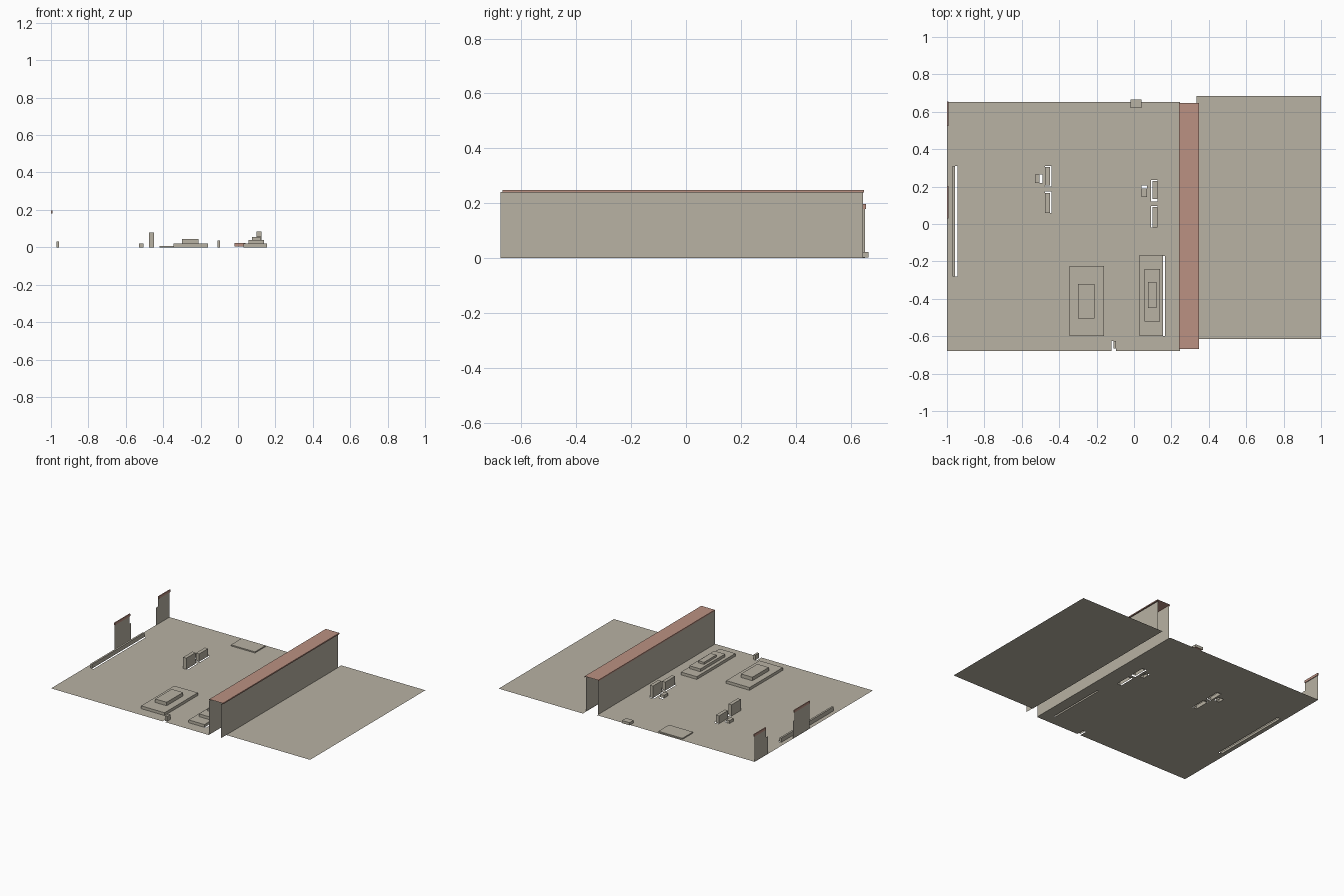
import bpy, bmesh

old = bpy.data.objects.get("Cube")
if old:
    bpy.data.objects.remove(old, do_unlink=True)


def material(name, rgb):
    m = bpy.data.materials.new(name)
    m.use_nodes = True
    m.diffuse_color = (*rgb, 1)
    m.node_tree.nodes["Principled BSDF"].inputs["Base Color"].default_value = (*rgb, 1)
    return m


STONE = material("warm_grey", (0.479, 0.445, 0.366))
CLAY = material("clay_red", (0.497, 0.283, 0.223))


def finish(name, bm, *mats):
    me = bpy.data.meshes.new(name)
    bm.to_mesh(me)
    bm.free()
    for m in mats:
        me.materials.append(m)
    ob = bpy.data.objects.new(name, me)
    bpy.context.collection.objects.link(ob)
    return ob


def sheet(name, points, mat=STONE):
    bm = bmesh.new()
    bm.faces.new([bm.verts.new(p) for p in points])
    return finish(name, bm, mat)


def box(name, xs, ys, zs, mat=STONE, skip=()):
    """Box from ranges; skip lists outward directions left open."""
    bm = bmesh.new()
    bmesh.ops.create_cube(bm, size=1)
    for v in bm.verts:
        v.co = [r[0] if c < 0 else r[1] for c, r in zip(v.co, (xs, ys, zs))]
    bm.normal_update()
    gone = [f for f in bm.faces
            if any(f.normal.dot(d) > 0.9 for d in skip)]
    bmesh.ops.delete(bm, geom=gone, context="FACES")
    return finish(name, bm, mat)


def ground(name, xs, ys, holes):
    """Flat sheet split along the hole edges, leaving the holes open."""
    cx = sorted({*xs, *(v for h in holes for v in h[:2])})
    cy = sorted({*ys, *(v for h in holes for v in h[2:])})
    bm = bmesh.new()
    grid = [[bm.verts.new((x, y, 0)) for y in cy] for x in cx]
    for i in range(len(cx) - 1):
        for j in range(len(cy) - 1):
            mx, my = (cx[i] + cx[i + 1]) / 2, (cy[j] + cy[j + 1]) / 2
            if not any(a < mx < b and c < my < d for a, b, c, d in holes):
                bm.faces.new((grid[i][j], grid[i + 1][j],
                              grid[i + 1][j + 1], grid[i][j + 1]))
    loose = [v for v in bm.verts if not v.link_faces]
    bmesh.ops.delete(bm, geom=loose, context="VERTS")
    return finish(name, bm, STONE)


DOWN, FRONT, BACK = (0, 0, -1), (0, -1, 0), (0, 1, 0)

# Low blocks standing in slightly larger floor openings:
# name, x range, y range, height, opening (x0, x1, y0, y1)
blocks = [
    ("low_kerb", (-0.97, -0.957), (-0.28, 0.31), 0.03, (-0.97, -0.945, -0.28, 0.31)),
    ("right_stub", (-0.53, -0.505), (0.22, 0.265), 0.02, (-0.53, -0.49, 0.22, 0.265)),
    ("right_slab_back", (-0.475, -0.45), (0.205, 0.305), 0.055, (-0.475, -0.44, 0.2, 0.31)),
    ("right_slab_front", (-0.475, -0.45), (0.06, 0.165), 0.08, (-0.475, -0.44, 0.06, 0.175)),
    ("left_slab_back", (0.1, 0.125), (0.135, 0.23), 0.085, (0.09, 0.125, 0.12, 0.235)),
    ("left_slab_front", (0.1, 0.125), (-0.02, 0.09), 0.06, (0.09, 0.125, -0.02, 0.095)),
    ("left_stub", (0.04, 0.07), (0.145, 0.19), 0.02, (0.04, 0.07, 0.145, 0.205)),
    ("front_post", (-0.11, -0.095), (-0.665, -0.625), 0.035, (-0.12, -0.095, -0.68, -0.625)),
]
for name, xs, ys, h, _ in blocks:
    box(name, xs, ys, (0, h), skip=(DOWN,))

# Floors
slit = (0.155, 0.167, -0.6, -0.17)
ground("main_floor", (-1, 0.245), (-0.68, 0.653), [b[4] for b in blocks] + [slit])
ground("side_floor", (0.335, 1), (-0.615, 0.685), [])

# Stepped platforms
steps = {
    "right_platform": [((-0.345, -0.16), (-0.6, -0.225), 0.02),
                       ((-0.3, -0.21), (-0.505, -0.32), 0.045)],
    "left_platform": [((0.03, 0.155), (-0.6, -0.165), 0.02),
                      ((0.055, 0.14), (-0.52, -0.24), 0.04),
                      ((0.075, 0.12), (-0.45, -0.31), 0.055)],
    "back_plate": [((-0.42, -0.23), (0.52, 0.64), 0.008)],
}
for name, tiers in steps.items():
    base = 0
    for i, (xs, ys, top) in enumerate(tiers):
        box(f"{name}_{i + 1}", xs, ys, (base, top), skip=(DOWN,))
        base = top

# Long hollow wall with open ends and a clay coping
for side, x in (("right", 0.245), ("left", 0.338)):
    sheet(f"long_wall_{side}", [(x, -0.675, 0), (x, 0.645, 0),
                                (x, 0.645, 0.242), (x, -0.675, 0.242)])
box("wall_coping", (0.24, 0.347), (-0.668, 0.648), (0.24, 0.249), CLAY,
    skip=(DOWN, FRONT, BACK))

# Gate walls on the right edge, wider at the foot, with clay caps
for name, outer, inner, foot in (("front", 0.03, 0.2, 0.22), ("back", 0.652, 0.525, 0.5)):
    outline = [(outer, 0), (foot, 0), (foot, 0.125), (inner, 0.125),
               (inner, 0.188), (outer, 0.188)]
    sheet(f"gate_wall_{name}", [(-0.998, y, z) for y, z in outline])
    ends = sorted((outer, inner))
    box(f"gate_cap_{name}", (-1, -0.993), (ends[0], ends[1] + 0.003), (0.18, 0.197), CLAY)

# Back sill: grey with clay front and underside
sill = box("back_sill", (-0.02, 0.04), (0.62, 0.665), (0.003, 0.022))
sill.data.materials.append(CLAY)
for p in sill.data.polygons:
    if p.normal.y < -0.5 or p.normal.z < -0.5:
        p.material_index = 1
